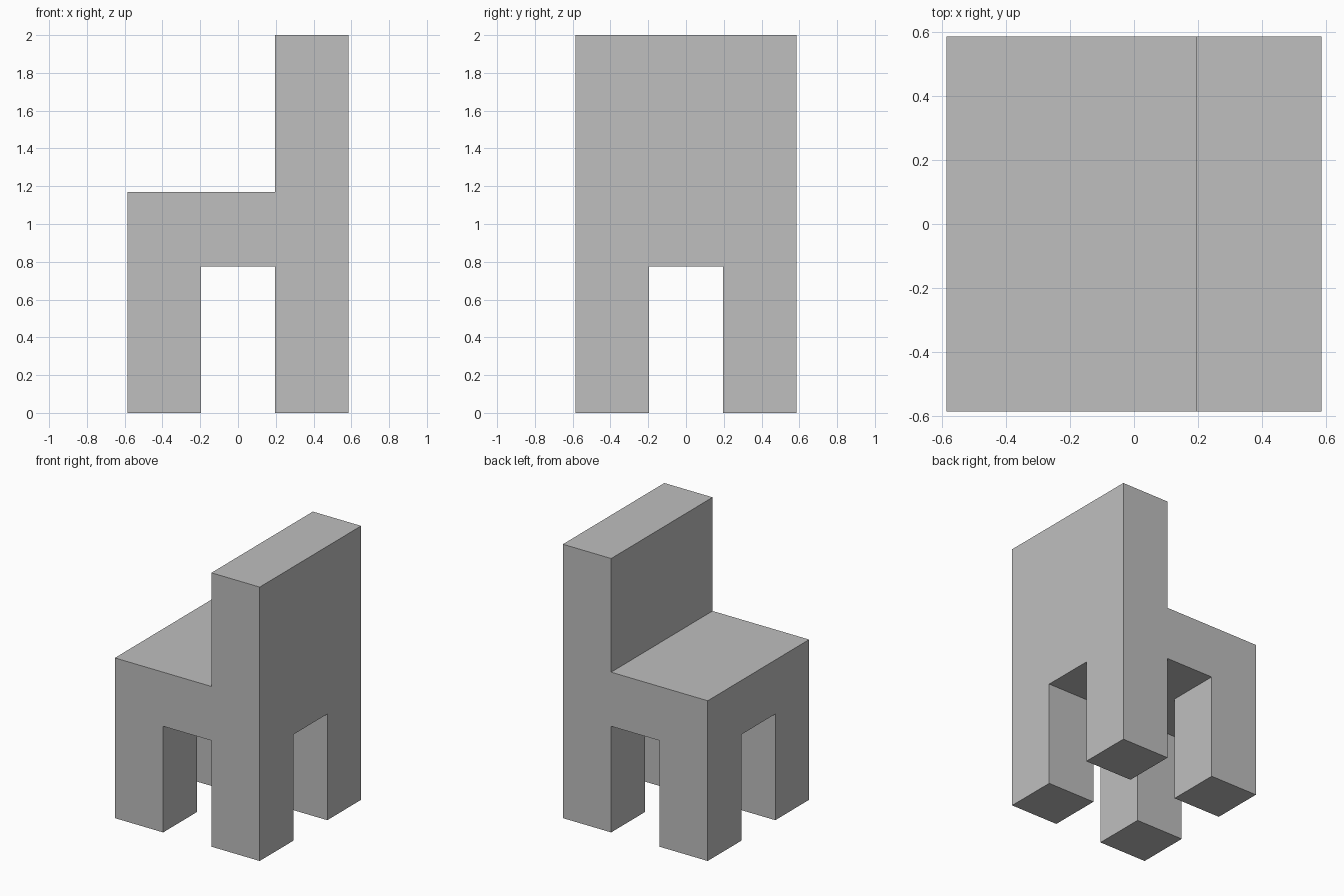
import bpy
import bmesh
from mathutils import Vector

cube = bpy.data.objects.get("Cube")
if cube:
    bpy.data.objects.remove(cube, do_unlink=True)

HALF = 0.585          # half the width and depth of the chair
THIRD = HALF / 3      # inner edge of the legs and backrest
SEAT_BOTTOM, SEAT_TOP, BACK_TOP = 0.775, 1.17, 2.0

grey = bpy.data.materials.new("light grey")
grey.use_nodes = True
grey.diffuse_color = (0.52, 0.52, 0.52, 1)
grey.node_tree.nodes["Principled BSDF"].inputs["Base Color"].default_value = grey.diffuse_color


def extrude_to(bm, faces, z):
    """Extrude a patch of horizontal faces up or down to height z."""
    result = bmesh.ops.extrude_face_region(bm, geom=faces)
    for item in result["geom"]:
        if isinstance(item, bmesh.types.BMVert):
            item.co.z = z
    bmesh.ops.delete(bm, geom=[f for f in faces if f.is_valid], context="FACES")


def faces_at(bm, z, test):
    """Horizontal faces at height z whose centre passes the test."""
    return [f for f in bm.faces
            if all(abs(v.co.z - z) < 1e-4 for v in f.verts)
            and test(f.calc_center_median())]


# Seat: a block cut into thirds both ways
bm = bmesh.new()
bmesh.ops.create_cube(bm, size=1)
for v in bm.verts:
    v.co = Vector((v.co.x * 2 * HALF, v.co.y * 2 * HALF,
                   SEAT_TOP if v.co.z > 0 else SEAT_BOTTOM))
for axis in (Vector((1, 0, 0)), Vector((0, 1, 0))):
    for side in (-1, 1):
        bmesh.ops.bisect_plane(bm, geom=bm.verts[:] + bm.edges[:] + bm.faces[:],
                               plane_co=axis * side * THIRD, plane_no=axis)

# Legs: the four corner patches pulled to the floor
for sx in (-1, 1):
    for sy in (-1, 1):
        corner = faces_at(bm, SEAT_BOTTOM,
                          lambda c: c.x * sx > THIRD and c.y * sy > THIRD)
        extrude_to(bm, corner, 0)

# Backrest: the strip along +x pulled up
extrude_to(bm, faces_at(bm, SEAT_TOP, lambda c: c.x > THIRD), BACK_TOP)

# Merge flat patches into clean faces
bmesh.ops.remove_doubles(bm, verts=bm.verts[:], dist=1e-5)
bmesh.ops.dissolve_limit(bm, angle_limit=0.01, verts=bm.verts[:], edges=bm.edges[:])
bmesh.ops.recalc_face_normals(bm, faces=bm.faces[:])

mesh = bpy.data.meshes.new("chair")
bm.to_mesh(mesh)
bm.free()
mesh.materials.append(grey)
chair = bpy.data.objects.new("chair", mesh)
bpy.context.collection.objects.link(chair)
